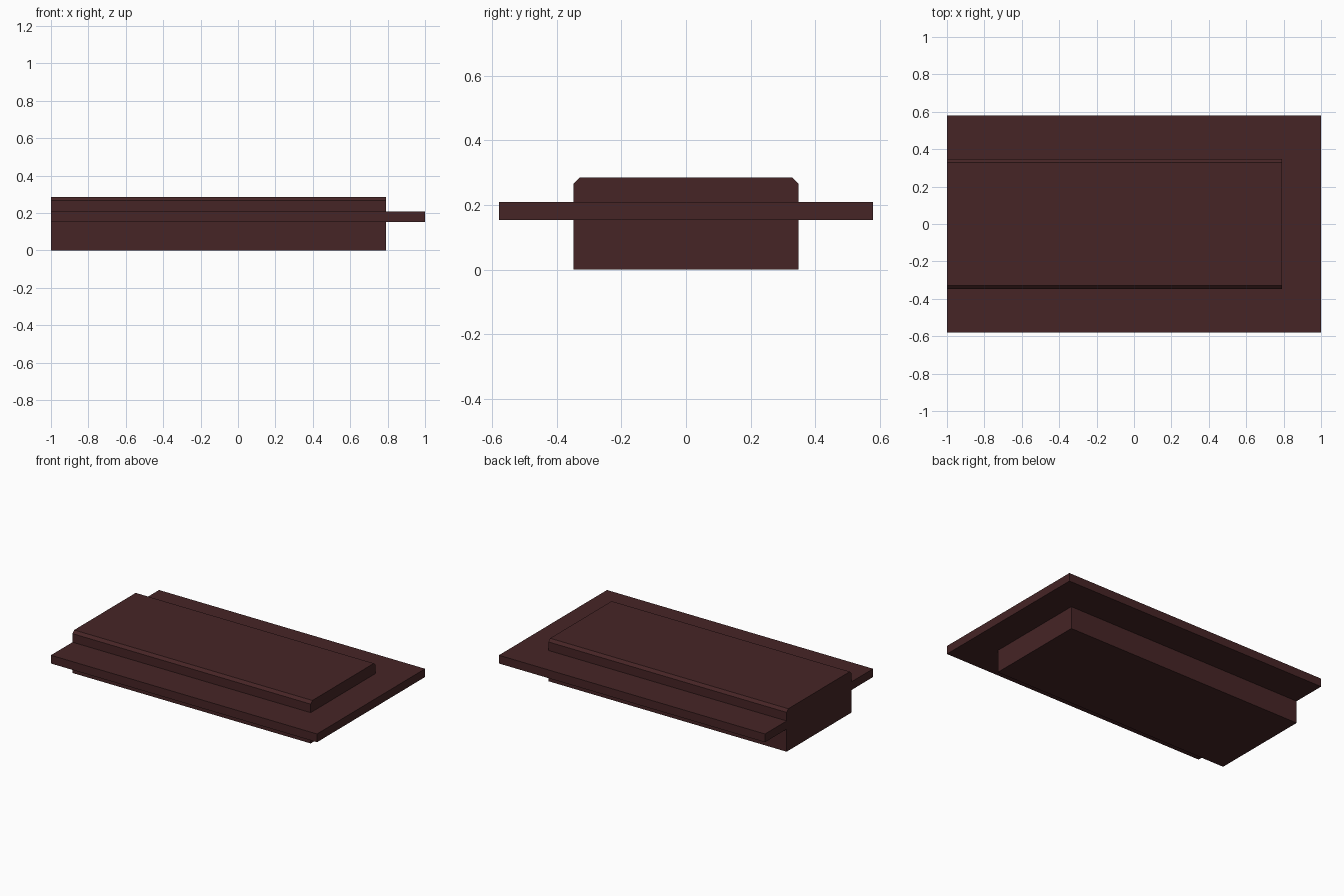
import bpy, bmesh
from mathutils import Vector

if "Cube" in bpy.data.objects:
    bpy.data.objects.remove(bpy.data.objects["Cube"])

maroon = bpy.data.materials.new("dark_maroon")
maroon.diffuse_color = (0.061, 0.018, 0.019, 1)
maroon.use_nodes = True
maroon.node_tree.nodes["Principled BSDF"].inputs["Base Color"].default_value = maroon.diffuse_color


def prism(name, outline, offset):
    """Extrude a planar outline along an offset vector."""
    bm = bmesh.new()
    face = bm.faces.new([bm.verts.new(p) for p in outline])
    ext = bmesh.ops.extrude_face_region(bm, geom=[face], use_keep_orig=True)
    verts = [g for g in ext["geom"] if isinstance(g, bmesh.types.BMVert)]
    bmesh.ops.translate(bm, verts=verts, vec=Vector(offset))
    bmesh.ops.recalc_face_normals(bm, faces=bm.faces)
    mesh = bpy.data.meshes.new(name)
    bm.to_mesh(mesh)
    bm.free()
    mesh.materials.append(maroon)
    obj = bpy.data.objects.new(name, mesh)
    bpy.context.collection.objects.link(obj)
    return obj


def mirrored(half):
    """Complete a half outline of (y, other) points across y = 0."""
    return half + [(-y, v) for y, v in reversed(half)]


W, TOP, CH, END = 0.348, 0.285, 0.018, 0.79

# central block with chamfered long top edges
section = mirrored([(W, 0), (W, TOP - CH), (W - CH, TOP)])
prism("block", [(-1, y, z) for y, z in section], (END + 1, 0, 0))

# thin U-shaped flange around three sides of the block
plan = mirrored([(W, -1), (0.58, -1), (0.58, 1)])
plan = [(W, END)] + plan + [(-W, END)]
prism("flange", [(x, y, 0.153) for y, x in plan], (0, 0, 0.056))
